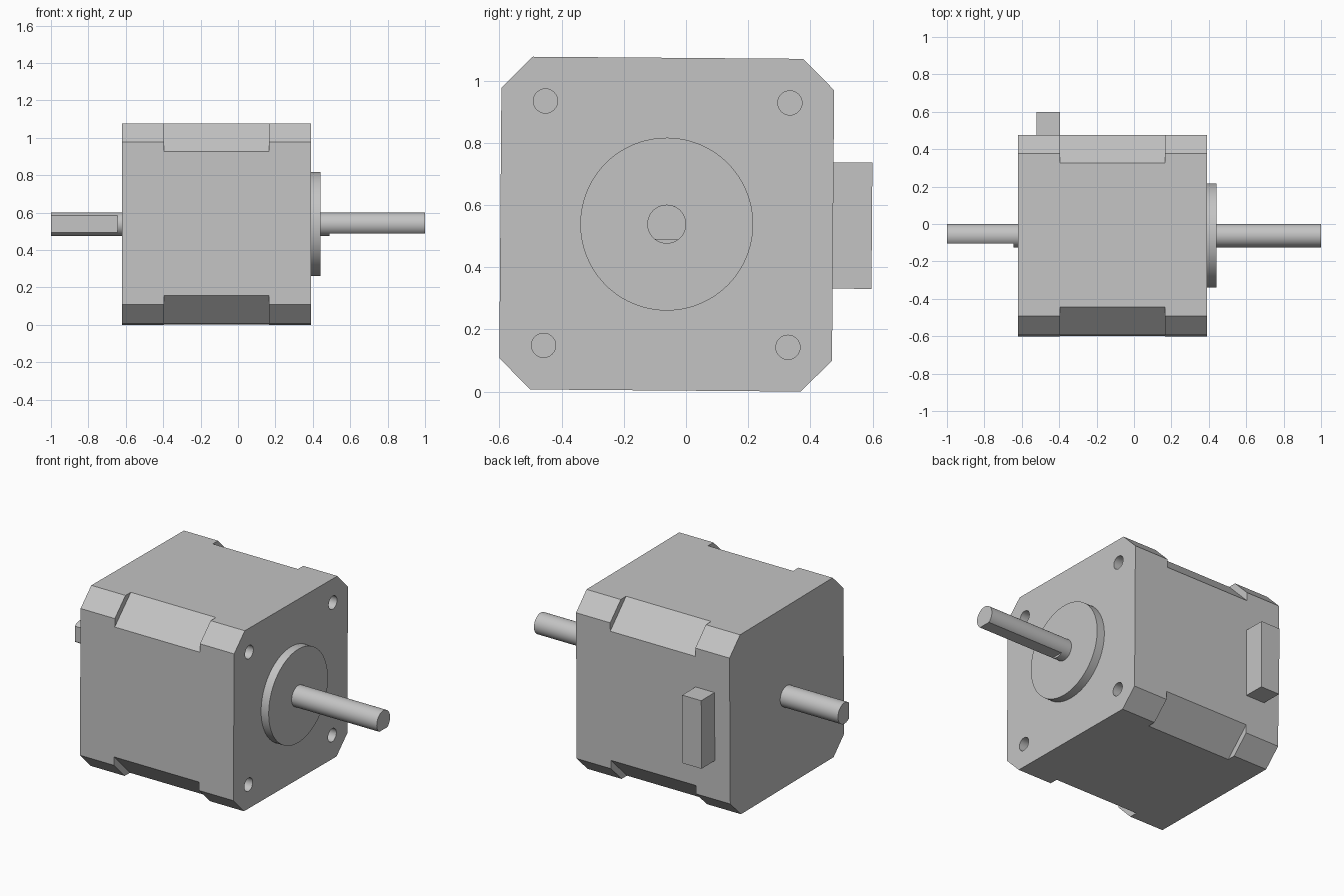
import bpy, bmesh
from math import pi, sin, cos, acos, radians, sqrt
from mathutils import Matrix, Vector

cube = bpy.data.objects.get("Cube")
if cube:
    bpy.data.objects.remove(cube, do_unlink=True)

# The motor axis runs along x, and the whole motor is tilted very slightly about it
PLACE = Matrix.Translation((0, -0.062, 0.5385)) @ Matrix.Rotation(radians(-0.45), 4, 'X')
HALF = 0.535
BACK, FRONT = -0.62, 0.39
SHAFT_R = 0.0625

steel = bpy.data.materials.new("plain grey")
steel.use_nodes = True
GREY = (0.55, 0.55, 0.55, 1)
steel.diffuse_color = GREY
steel.node_tree.nodes["Principled BSDF"].inputs["Base Color"].default_value = GREY


def add_prism(bm, outline, x0, x1):
    """Extrude a (y, z) outline from x0 to x1."""
    face = bm.faces.new([bm.verts.new((x0, y, z)) for y, z in outline])
    moved = bmesh.ops.extrude_face_region(bm, geom=[face])["geom"]
    verts = [v for v in moved if isinstance(v, bmesh.types.BMVert)]
    bmesh.ops.translate(bm, verts=verts, vec=(x1 - x0, 0, 0))


def circle(radius, y=0, z=0, count=64):
    return [(y + radius * cos(2 * pi * i / count), z + radius * sin(2 * pi * i / count))
            for i in range(count)]


def flatted_circle(radius, flat, direction, count=56):
    """Round outline with one flat at a given distance, facing an angle."""
    a = acos(flat / radius)
    angles = [direction + a + (2 * pi - 2 * a) * i / count for i in range(count + 1)]
    return [(radius * cos(t), radius * sin(t)) for t in angles]


def make_object(name, prisms, smooth=False):
    bm = bmesh.new()
    for outline, x0, x1 in prisms:
        add_prism(bm, outline, x0, x1)
    bmesh.ops.recalc_face_normals(bm, faces=bm.faces)
    mesh = bpy.data.meshes.new(name)
    bm.to_mesh(mesh)
    bm.free()
    mesh.materials.append(steel)
    obj = bpy.data.objects.new(name, mesh)
    bpy.context.collection.objects.link(obj)
    obj.matrix_world = PLACE
    bpy.ops.object.select_all(action='DESELECT')
    obj.select_set(True)
    bpy.context.view_layer.objects.active = obj
    if smooth:
        bpy.ops.object.shade_smooth_by_angle(angle=radians(30))
    return obj


# Cutters: deeper corner chamfers along the middle, and blind screw holes in front
corners = [(1, 1), (-1, 1), (-1, -1), (1, -1)]
near = (2 * HALF - 0.15) / 2
cuts = []
for sy, sz in corners:
    out = Vector((sy, sz)) / sqrt(2)
    side = Vector((-out.y, out.x))
    base = Vector((sy, sz)) * near
    notch = [base + side * 0.3, base - side * 0.3,
             base - side * 0.3 + out * 0.3, base + side * 0.3 + out * 0.3]
    cuts.append((notch, -0.395, 0.165))
    cuts.append((circle(0.039, sy * 0.393, sz * 0.393, 32), FRONT - 0.11, FRONT + 0.05))
cutter = make_object("body_cutter", cuts)
cutter.hide_render = True

# Body: square block with chamfered corners
inner = HALF - 0.1
octagon = []
for i, (sy, sz) in enumerate(corners):
    pair = [(sy * HALF, sz * inner), (sy * inner, sz * HALF)]
    octagon += pair if i % 2 == 0 else pair[::-1]
body = make_object("motor_body", [(octagon, BACK, FRONT)])
boolean = body.modifiers.new("cuts", 'BOOLEAN')
boolean.operation = 'DIFFERENCE'
boolean.solver = 'EXACT'
boolean.object = cutter
bpy.context.view_layer.update()
bpy.ops.object.modifier_apply(modifier=boolean.name)
bpy.data.objects.remove(cutter, do_unlink=True)
bpy.ops.object.shade_smooth_by_angle(angle=radians(30))

# Raised round boss on the front plate
make_object("pilot_boss", [(circle(0.278, count=96), FRONT, 0.44)], smooth=True)

# Shafts: short round root, then a flat ground along the rest
make_object("front_shaft", [
    (circle(SHAFT_R), 0.43, 0.49),
    (flatted_circle(SHAFT_R, 0.05, -pi / 2), 0.49, 1.0)], smooth=True)
make_object("rear_shaft", [
    (circle(SHAFT_R), -0.645, BACK + 0.01),
    (flatted_circle(SHAFT_R, 0.043, pi), -1.0, -0.645)], smooth=True)

# Cable connector on the back side
plug = [(HALF - 0.01, -0.203), (0.66, -0.203), (0.66, 0.203), (HALF - 0.01, 0.203)]
make_object("cable_connector", [(plug, -0.52, -0.395)])
